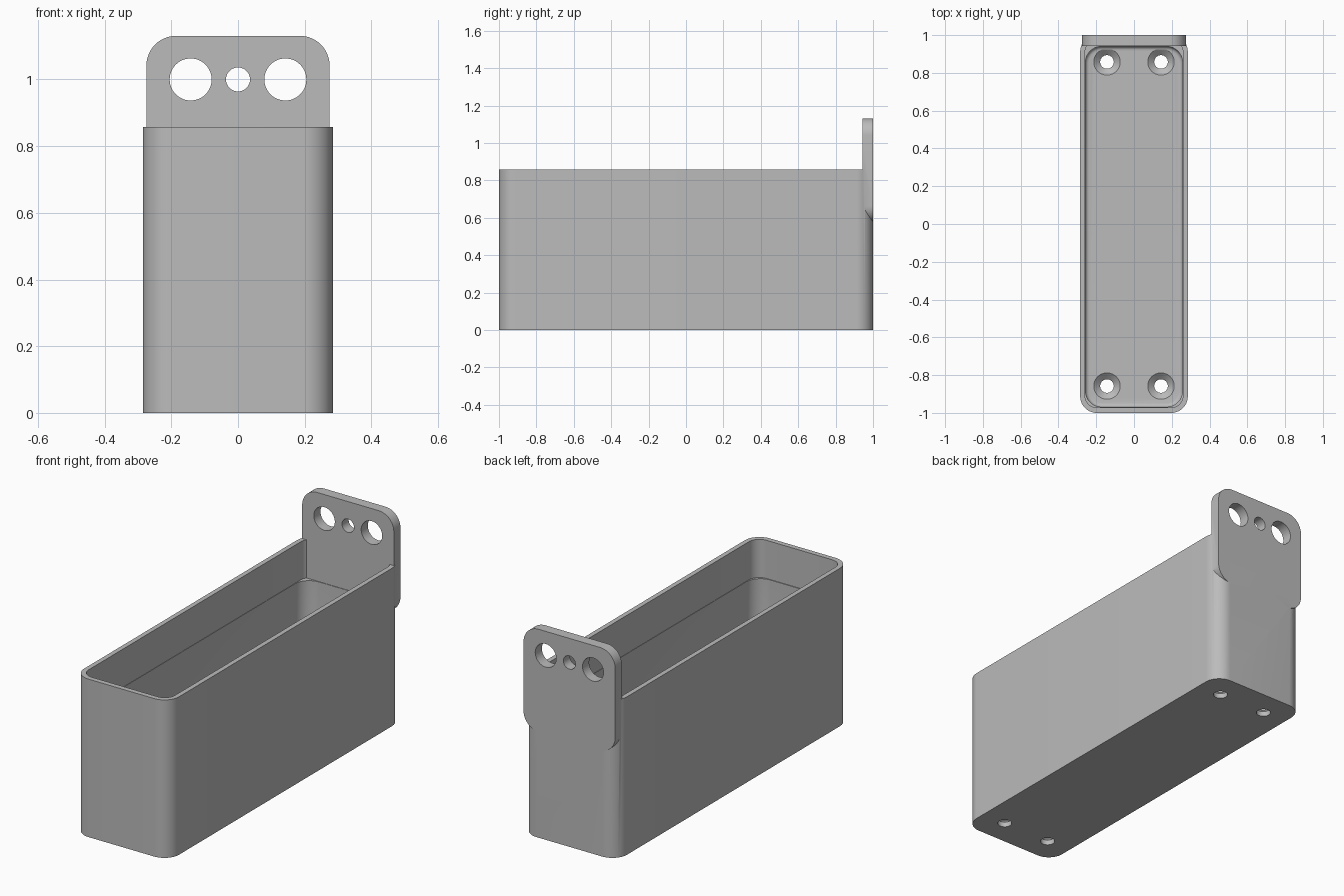
import bpy
import bmesh
from math import sin, cos, pi, radians
from mathutils import Matrix

if "Cube" in bpy.data.objects:
    bpy.data.objects.remove(bpy.data.objects["Cube"], do_unlink=True)

grey = bpy.data.materials.new("plain grey")
grey.use_nodes = True
colour = (0.5, 0.5, 0.5, 1)
grey.diffuse_color = colour
grey.node_tree.nodes["Principled BSDF"].inputs["Base Color"].default_value = colour

HEIGHT, FLOOR, LEDGE = 0.857, 0.057, 0.65
PLATE_Y = 0.943


def finish(bm, name):
    bmesh.ops.recalc_face_normals(bm, faces=bm.faces)
    mesh = bpy.data.meshes.new(name)
    bm.to_mesh(mesh)
    bm.free()
    mesh.materials.append(grey)
    obj = bpy.data.objects.new(name, mesh)
    bpy.context.collection.objects.link(obj)
    return obj


def rounded_block(name, x, v0, v1, r, a, b, upright=False, fillet=0):
    """Rounded rectangle from -x..x and v0..v1, extruded from a to b along z,
    or along y when upright."""
    bm = bmesh.new()
    points = []
    corners = [(x - r, v1 - r), (r - x, v1 - r), (r - x, v0 + r), (x - r, v0 + r)]
    for q, (cx, cv) in enumerate(corners):
        for i in range(13):
            t = (q + i / 12) * pi / 2
            points.append((cx + r * cos(t), cv + r * sin(t)))
    verts = [bm.verts.new((p, a, v) if upright else (p, v, a)) for p, v in points]
    base = bm.faces.new(verts)
    top = bmesh.ops.extrude_face_region(bm, geom=[base])["geom"]
    shift = (0, b - a, 0) if upright else (0, 0, b - a)
    bmesh.ops.translate(bm, verts=[g for g in top if isinstance(g, bmesh.types.BMVert)], vec=shift)
    bmesh.ops.recalc_face_normals(bm, faces=bm.faces)
    if fillet:
        edges = [e for e in bm.edges if all(abs(v.co.z - a) < 1e-5 for v in e.verts)]
        bmesh.ops.bevel(bm, geom=edges, offset=fillet, segments=4, profile=0.5, affect='EDGES')
    return finish(bm, name)


def cone(name, place, r1, r2, depth, upright=False):
    bm = bmesh.new()
    matrix = Matrix.Translation(place)
    if upright:
        matrix = matrix @ Matrix.Rotation(pi / 2, 4, 'X')
    bmesh.ops.create_cone(bm, cap_ends=True, segments=48, radius1=r1, radius2=r2,
                          depth=depth, matrix=matrix)
    return finish(bm, name)


def combine(target, tool, operation):
    mod = target.modifiers.new("combine", 'BOOLEAN')
    mod.operation, mod.solver, mod.object = operation, 'EXACT', tool
    bpy.context.view_layer.objects.active = target
    bpy.ops.object.modifier_apply(modifier=mod.name)
    bpy.data.objects.remove(tool, do_unlink=True)


# Bin with a thin rim and rounder corners below the inner ledge
bin_body = rounded_block("wall_bin", 0.285, -1, 1, 0.088, 0, HEIGHT)
combine(bin_body, rounded_block("lower_cavity", 0.257, -0.968, 0.94, 0.085,
                                FLOOR, LEDGE + 0.02, fillet=0.02), 'DIFFERENCE')
combine(bin_body, rounded_block("upper_cavity", 0.259, -0.972, 0.972, 0.062,
                                LEDGE, HEIGHT + 0.1), 'DIFFERENCE')

# Hanging plate merged into the back wall
combine(bin_body, rounded_block("hanging_plate", 0.275, 0.575, 1.131, 0.09,
                                PLATE_Y, 1, upright=True), 'UNION')

# Holes through the hanging plate
for x, r in ((-0.142, 0.063), (0, 0.036), (0.142, 0.063)):
    combine(bin_body, cone("plate_hole", (x, 0.97, 1), r, r, 0.2, True), 'DIFFERENCE')

# Countersunk drain holes in the floor
for x in (-0.143, 0.143):
    for y in (-0.858, 0.858):
        combine(bin_body, cone("drain_hole", (x, y, 0), 0.036, 0.036, 0.2), 'DIFFERENCE')
        combine(bin_body, cone("countersink", (x, y, FLOOR - 0.015), 0.034, 0.071, 0.032), 'DIFFERENCE')

bpy.ops.object.select_all(action='DESELECT')
bin_body.select_set(True)
bpy.context.view_layer.objects.active = bin_body
bpy.ops.object.shade_smooth_by_angle(angle=radians(30))
